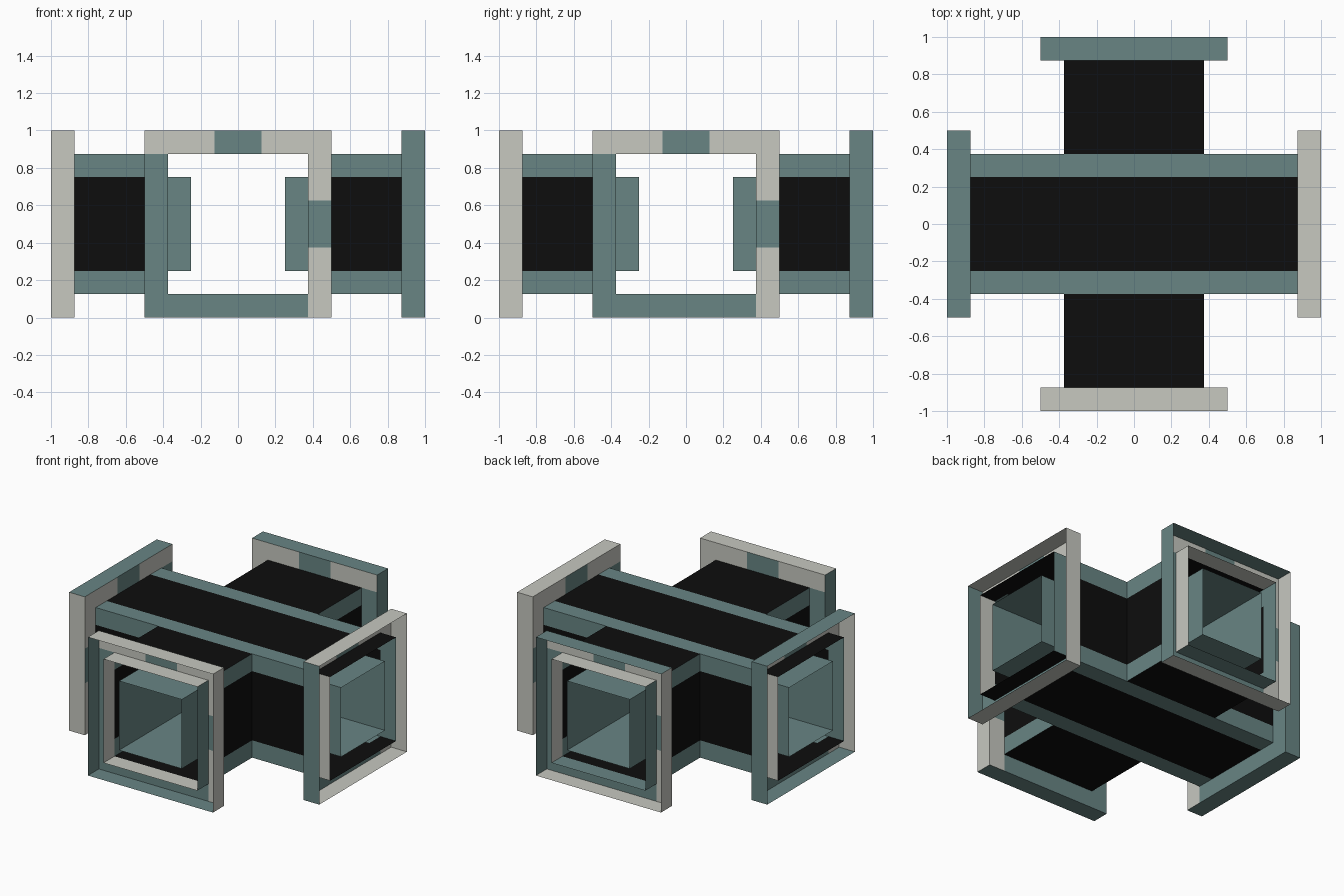
import bpy
import math
from mathutils import Matrix

if "Cube" in bpy.data.objects:
    bpy.data.objects.remove(bpy.data.objects["Cube"])


def material(name, rgb):
    m = bpy.data.materials.new(name)
    m.diffuse_color = (*rgb, 1)
    m.use_nodes = True
    m.node_tree.nodes["Principled BSDF"].inputs["Base Color"].default_value = m.diffuse_color
    return m


TEAL, GREY, BLACK = 0, 1, 2
MATS = [material("teal metal", (0.138, 0.235, 0.231)),
        material("pale grey metal", (0.57, 0.578, 0.527)),
        material("black panel", (0.004, 0.004, 0.004))]


class Sheets:
    """Collects thin axis-aligned rectangles and turns them into one object."""

    def __init__(self):
        self.verts, self.faces, self.cols = [], [], []

    def rect(self, axis, pos, a, b, col, flip=False):
        # a and b are ranges on the two remaining axes, in x, y, z order
        pts = [(a[0], b[0]), (a[1], b[0]), (a[1], b[1]), (a[0], b[1])]
        if (axis == 1) != flip:
            pts.reverse()
        n = len(self.verts)
        for p in pts:
            v = list(p)
            v.insert(axis, pos)
            self.verts.append(v)
        self.faces.append((n, n + 1, n + 2, n + 3))
        self.cols.append(col)

    def build(self, name, turn=0):
        me = bpy.data.meshes.new(name)
        me.from_pydata(self.verts, [], self.faces)
        for m in MATS:
            me.materials.append(m)
        for p, c in zip(me.polygons, self.cols):
            p.material_index = c
        me.transform(Matrix.Rotation(turn * math.pi / 2, 4, 'Z'))
        ob = bpy.data.objects.new(name, me)
        bpy.context.collection.objects.link(ob)
        return ob


# Per arm: outer top, outer bottom, inner top, inner bottom colours
ARMS = [("front", GREY, TEAL, GREY, GREY),
        ("right", GREY, GREY, BLACK, BLACK),
        ("back", TEAL, GREY, GREY, TEAL),
        ("left", TEAL, TEAL, BLACK, BLACK)]
DEPTH = (-1, -0.875)
BANDS = [(0.125, 0.25, TEAL), (0.25, 0.75, BLACK), (0.75, 0.875, TEAL)]

for turn, (side, top, bottom, in_top, in_bottom) in enumerate(ARMS):
    # Hollow end collar, open outwards
    s = Sheets()
    s.rect(2, 1, (-.5, .5), DEPTH, top)
    s.rect(2, 0, (-.5, .5), DEPTH, bottom, True)
    s.rect(0, .5, DEPTH, (0, 1), GREY)
    s.rect(0, -.5, DEPTH, (0, 1), TEAL, True)
    s.rect(2, .875, (-.375, .375), DEPTH, in_top, True)
    s.rect(2, .125, (-.375, .375), DEPTH, in_bottom)
    s.rect(0, .375, DEPTH, (.125, .875), TEAL, True)
    s.rect(0, -.375, DEPTH, (.125, .875), GREY)
    # Collar back ring with its centre marks
    y = -.875
    for a, b, c in [(-.5, -.125, GREY), (-.125, .125, TEAL), (.125, .5, GREY)]:
        s.rect(1, y, (a, b), (.875, 1), c)
    for a, b, c in [(0, .375, GREY), (.375, .625, TEAL), (.625, .875, GREY)]:
        s.rect(1, y, (.375, .5), (a, b), c)
    s.rect(1, y, (-.5, -.375), (0, .875), TEAL)
    s.rect(1, y, (-.375, .375), (0, .125), TEAL)
    s.build(side + "_collar", turn)

    # Banded side walls of the arm
    s = Sheets()
    for x in (-.375, .375):
        for a, b, c in BANDS:
            s.rect(0, x, (-.875, -.375), (a, b), c, x < 0)
    s.build(side + "_arm_walls", turn)

    # Inner duct, open at both ends
    s = Sheets()
    for x in (-.25, .25):
        s.rect(0, x, (-1, -.25), (.25, .75), TEAL, x < 0)
    for z in (.25, .75):
        s.rect(2, z, (-.25, .25), (-1, -.25), TEAL, z < .5)
    s.build(side + "_inner_duct", turn)

# Top and bottom covers: long banded cover and two short black ones
for name, z in (("top_cover", .875), ("bottom_cover", .125)):
    s = Sheets()
    low = z < .5
    for a, b, c in BANDS:
        s.rect(2, z, (-.875, .875), (a - .5, b - .5), c, low)
    for r in ((-.875, -.375), (.375, .875)):
        s.rect(2, z, (-.375, .375), r, BLACK, low)
    s.build(name)

# Centre of the inner duct
s = Sheets()
for z in (.25, .75):
    s.rect(2, z, (-.25, .25), (-.25, .25), TEAL, z < .5)
s.build("duct_junction")
